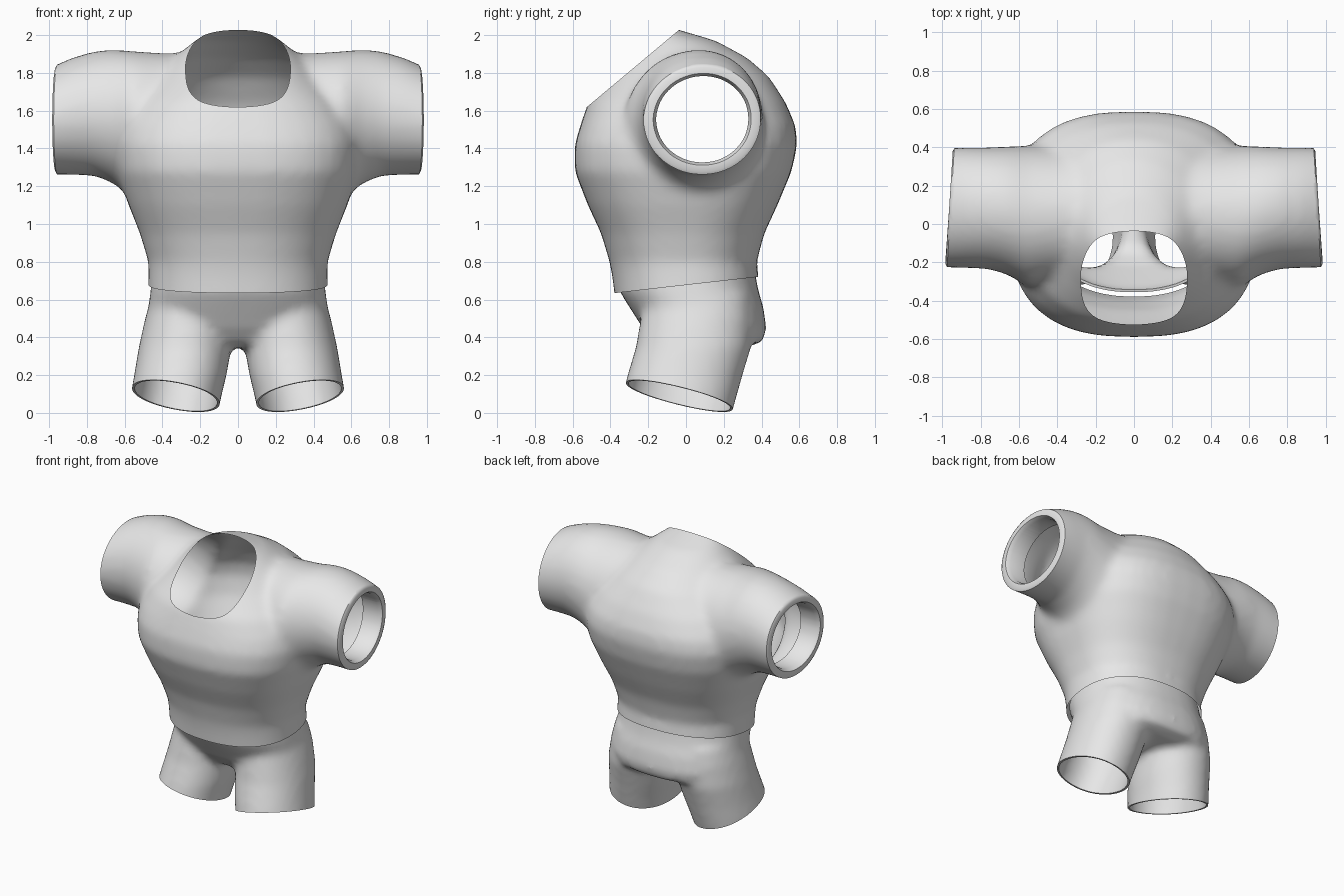
import bpy, bmesh, math
from mathutils import Vector

default_cube = bpy.data.objects.get("Cube")
if default_cube:
    bpy.data.objects.remove(default_cube, do_unlink=True)

SEGMENTS = 40
fabric = bpy.data.materials.new("light_grey_fabric")
fabric.use_nodes = True
fabric.diffuse_color = (0.8, 0.8, 0.8, 1)
fabric.node_tree.nodes["Principled BSDF"].inputs["Base Color"].default_value = (0.8, 0.8, 0.8, 1)


def oval(low_a, high_a, low_b, high_b, power):
    """Rounded section between two pairs of limits."""
    points = []
    for i in range(SEGMENTS):
        angle = math.tau * i / SEGMENTS
        c, s = math.cos(angle), math.sin(angle)
        a = math.copysign(abs(c) ** (2 / power), c)
        b = math.copysign(abs(s) ** (2 / power), s)
        points.append(((low_a + high_a) / 2 + a * (high_a - low_a) / 2,
                       (low_b + high_b) / 2 + b * (high_b - low_b) / 2))
    return points


def loft(bm, rings):
    """Closed solid through a list of rings."""
    loops = [[bm.verts.new(p) for p in ring] for ring in rings]
    faces = [bm.faces.new(loops[0]), bm.faces.new(loops[-1])]
    for first, second in zip(loops, loops[1:]):
        for i in range(SEGMENTS):
            j = (i + 1) % SEGMENTS
            faces.append(bm.faces.new((first[i], first[j], second[j], second[i])))
    bmesh.ops.recalc_face_normals(bm, faces=faces)


def bake(obj):
    """Turn the modifier result into the object's own mesh."""
    graph = bpy.context.evaluated_depsgraph_get()
    mesh = bpy.data.meshes.new_from_object(obj.evaluated_get(graph))
    obj.modifiers.clear()
    obj.data = mesh
    mesh.name = obj.name


def blend(name, bm, rounds):
    """Fuse the overlapping solids into one soft skin."""
    mesh = bpy.data.meshes.new(name)
    bm.to_mesh(mesh)
    bm.free()
    obj = bpy.data.objects.new(name, mesh)
    bpy.context.collection.objects.link(obj)
    fuse = obj.modifiers.new("fuse", 'REMESH')
    fuse.mode = 'VOXEL'
    fuse.voxel_size = 0.025
    soften = obj.modifiers.new("soften", 'SMOOTH')
    soften.factor = 0.5
    soften.iterations = rounds
    bake(obj)
    skin = bmesh.new()
    skin.from_mesh(obj.data)
    return obj, skin


def cut(bm, point, normal, side=0):
    """Trim away everything beyond a plane, optionally on one side only."""
    faces = [f for f in bm.faces if not side or f.calc_center_median().x * side > 0]
    edges = {e for f in faces for e in f.edges}
    verts = {v for f in faces for v in f.verts}
    result = bmesh.ops.bisect_plane(bm, geom=faces + list(edges) + list(verts), dist=1e-5,
                                    plane_co=point, plane_no=normal, clear_outer=True)
    return [e for e in result["geom_cut"] if isinstance(e, bmesh.types.BMEdge)]


def finish(obj, bm, thickness=0):
    bm.to_mesh(obj.data)
    bm.free()
    if thickness:
        wall = obj.modifiers.new("wall", 'SOLIDIFY')
        wall.thickness = thickness
        wall.offset = -1
        bake(obj)
    obj.data.materials.clear()
    obj.data.materials.append(fabric)
    bpy.ops.object.select_all(action='DESELECT')
    obj.select_set(True)
    bpy.context.view_layer.objects.active = obj
    bpy.ops.object.shade_smooth_by_angle(angle=math.radians(40))


# Shirt body: height, half width, front, back, squareness
body = [(0.55, 0.475, -0.37, 0.39, 2.3), (0.72, 0.475, -0.39, 0.385, 2.3),
        (0.8, 0.475, -0.405, 0.375, 2.3), (0.95, 0.52, -0.45, 0.415, 2.4),
        (1.1, 0.58, -0.52, 0.485, 2.5), (1.28, 0.64, -0.59, 0.56, 2.6),
        (1.42, 0.655, -0.59, 0.59, 2.6), (1.52, 0.64, -0.56, 0.58, 2.5),
        (1.64, 0.58, -0.52, 0.53, 2.3), (1.78, 0.44, -0.42, 0.44, 2.1),
        (1.88, 0.34, -0.35, 0.325, 2), (1.97, 0.23, -0.28, 0.16, 2),
        (2.02, 0.16, -0.26, -0.01, 2), (2.06, 0.08, -0.25, -0.14, 2)]
shirt_solid = bmesh.new()
loft(shirt_solid, [[(x, y, z) for x, y in oval(-w, w, f, b, p)] for z, w, f, b, p in body])

# Sleeves: distance out, front, back, bottom, top
sleeve = [(0, -0.28, 0.4, 1.15, 1.9), (0.4, -0.32, 0.41, 1.08, 1.905),
          (0.55, -0.33, 0.41, 1.13, 1.915), (0.66, -0.265, 0.405, 1.215, 1.925),
          (0.76, -0.235, 0.4, 1.255, 1.915), (0.88, -0.23, 0.4, 1.26, 1.88),
          (1.06, -0.225, 0.395, 1.26, 1.8)]
for side in (-1, 1):
    loft(shirt_solid, [[(side * x, y, z) for y, z in oval(f, b, lo, hi, 2)]
                       for x, f, b, lo, hi in sleeve])

shirt, skin = blend("shirt", shirt_solid, 12)
cut(skin, (0, -0.07, 2.0), (0, -0.36, 0.43))      # neck opening
cut(skin, (0, 0, 0.677), (0, 0.113, -1))          # hem

# Sleeve openings with a thick rolled-in cuff
for side in (-1, 1):
    rim = cut(skin, (side * 0.965, -0.05, 1.55), (side, 0.06, 0))
    for scale, inward in ((0.95, -0.008), (0.88, 0.0), (0.94, 0.03), (1.0, 0.12)):
        grown = bmesh.ops.extrude_edge_only(skin, edges=rim)["geom"]
        rim = [e for e in grown if isinstance(e, bmesh.types.BMEdge)
               and len(e.link_faces) == 1]
        verts = {v for e in rim for v in e.verts}
        centre = sum((v.co for v in verts), Vector()) / len(verts)
        for v in verts:
            v.co.y = centre.y + (v.co.y - centre.y) * scale
            v.co.z = centre.z + (v.co.z - centre.z) * scale
            v.co.x -= side * inward
bmesh.ops.recalc_face_normals(skin, faces=skin.faces[:])
finish(shirt, skin)

# Shorts seat: height, half width, front, back
seat = [(0.35, 0.34, -0.12, 0.33), (0.38, 0.44, -0.17, 0.41), (0.45, 0.475, -0.23, 0.425),
        (0.56, 0.475, -0.3, 0.41), (0.64, 0.465, -0.35, 0.385),
        (0.72, 0.455, -0.37, 0.37), (0.82, 0.44, -0.37, 0.36)]
shorts_solid = bmesh.new()
loft(shorts_solid, [[(x, y, z) for x, y in oval(-w, w, f, b, 2.3)] for z, w, f, b in seat])

# Shorts legs: height, inside, outside, front, back
leg = [(0.62, 0.03, 0.46, -0.22, 0.34), (0.5, 0.02, 0.492, -0.24, 0.355),
       (0.35, 0.035, 0.525, -0.265, 0.345), (0.2, 0.06, 0.55, -0.31, 0.3),
       (0.1, 0.085, 0.568, -0.335, 0.272), (-0.12, 0.13, 0.6, -0.39, 0.21)]
for side in (-1, 1):
    loft(shorts_solid, [[(side * x, y, z) for x, y in oval(i, o, f, b, 2.1)]
                        for z, i, o, f, b in leg])

shorts, skin = blend("shorts", shorts_solid, 6)
cut(skin, (0, 0, 0.71), (0, -0.113, 1))           # waist opening
for side in (-1, 1):                              # leg openings
    cut(skin, (side * 0.335, -0.03, 0.09), (side * 0.21, -0.26, -1), side)
finish(shorts, skin, 0.014)
